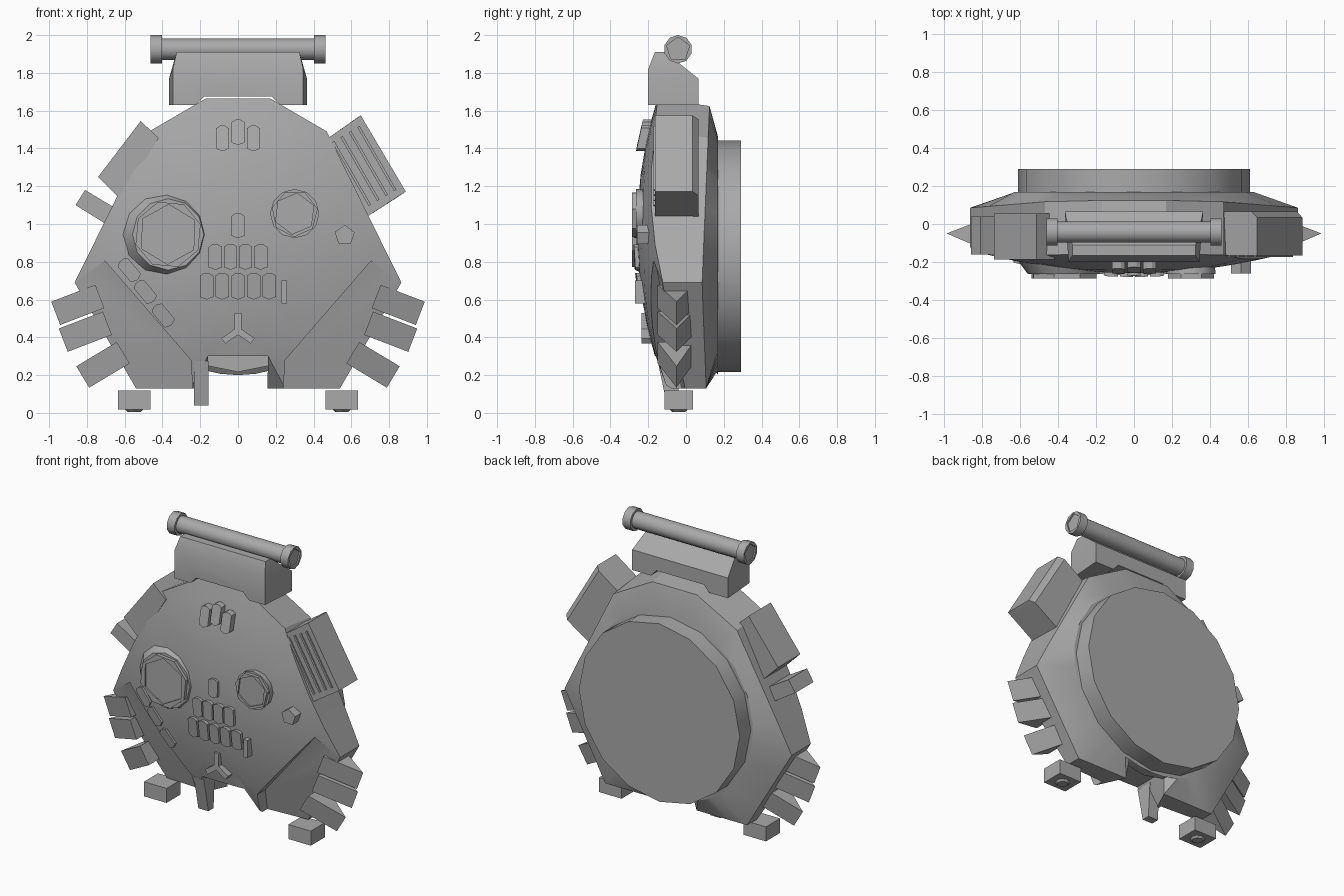
import bpy, bmesh
from math import sin, cos, pi, radians, hypot
from mathutils import Vector

if "Cube" in bpy.data.objects:
    bpy.data.objects.remove(bpy.data.objects["Cube"])

grey = bpy.data.materials.new("plain_grey")
grey.use_nodes = True
GREY = (0.4, 0.4, 0.4, 1)
grey.diffuse_color = GREY
grey.node_tree.nodes["Principled BSDF"].inputs["Base Color"].default_value = GREY


def smooth_edges(ob, angle):
    bpy.ops.object.select_all(action='DESELECT')
    ob.select_set(True)
    bpy.context.view_layer.objects.active = ob
    bpy.ops.object.shade_smooth_by_angle(angle=radians(angle))


def finish(name, bm):
    bmesh.ops.recalc_face_normals(bm, faces=bm.faces)
    mesh = bpy.data.meshes.new(name)
    bm.to_mesh(mesh)
    bm.free()
    mesh.materials.append(grey)
    ob = bpy.data.objects.new(name, mesh)
    bpy.context.collection.objects.link(ob)
    return ob


def hull(name, points):
    bm = bmesh.new()
    for p in points:
        bm.verts.new(p)
    bmesh.ops.convex_hull(bm, input=bm.verts)
    bmesh.ops.delete(bm, geom=[v for v in bm.verts if not v.link_faces], context='VERTS')
    bmesh.ops.dissolve_limit(bm, angle_limit=radians(1), verts=bm.verts, edges=bm.edges)
    return finish(name, bm)


def prism(name, outline, front, back):
    """Extrude an (x, z) outline along y; front may be a function of x, z."""
    f = front if callable(front) else lambda x, z: front
    return hull(name, [(x, f(x, z), z) for x, z in outline] + [(x, back, z) for x, z in outline])


def dome(x, z):
    return -0.26 + 0.12 * ((x / 0.86) ** 2 + ((z - 0.96) / 0.74) ** 2)


def ngon(x, z, r, n, turn=0.0):
    return [(x + r * cos(turn + 2 * pi * i / n), z + r * sin(turn + 2 * pi * i / n)) for i in range(n)]


def rect(x, z, w, h, turn=0):
    a = radians(turn)
    return [(x + u * w / 2 * cos(a) - v * h / 2 * sin(a), z + u * w / 2 * sin(a) + v * h / 2 * cos(a))
            for u, v in ((-1, -1), (1, -1), (1, 1), (-1, 1))]


def cut(ob, cutter):
    m = ob.modifiers.new("cut", 'BOOLEAN')
    m.operation, m.solver, m.object = 'DIFFERENCE', 'EXACT', cutter
    bpy.context.view_layer.objects.active = ob
    bpy.ops.object.modifier_apply(modifier=m.name)
    bpy.data.objects.remove(cutter)


# Shell: angular outline lofted into a shallow dome in front and a chamfer behind
half = [(0.17, 1.665), (0.47, 1.49), (0.865, 0.69), (0.54, 0.13), (0.25, 0.13), (0.16, 0.3)]
corners = half + [(-x, z) for x, z in reversed(half)]
outline = []
for i, a in enumerate(corners):
    b = corners[(i + 1) % len(corners)]
    steps = 4 if hypot(a[0] - b[0], a[1] - b[1]) > 0.25 else 1
    outline += [(a[0] + (b[0] - a[0]) * k / steps, a[1] + (b[1] - a[1]) * k / steps) for k in range(steps)]

bm = bmesh.new()
MID = 0.85
back, rim = [], []
for x, z in outline:
    d = Vector((x, z - 0.83)).normalized() * 0.63
    back.append(bm.verts.new((d.x, 0.17, 0.83 + d.y)))
    if z < 0.2 and abs(x) < 0.26:      # chin notch narrows toward the back
        x *= 0.62
    high = MID + (z - MID) * 0.95 if z > MID else z
    rim.append(bm.verts.new((x, 0.085 + 0.04 * abs(z - 0.68), high)))
rings = [back, rim]
for t in (1, 0.85, 0.7, 0.5, 0.25):
    ring = []
    for x, z in outline:
        px, pz = x * t, MID + (z - MID) * t
        ring.append(bm.verts.new((px, dome(px, pz), pz)))
    rings.append(ring)
count = len(outline)
for r0, r1 in zip(rings, rings[1:]):
    for i in range(count):
        j = (i + 1) % count
        bm.faces.new((r0[i], r0[j], r1[j], r1[i]))
bm.faces.new(back)
tip = bm.verts.new((0, dome(0, MID), MID))
for i in range(count):
    bm.faces.new((rings[-1][i], rings[-1][(i + 1) % count], tip))
shell = finish("shell", bm)


# Flat sunken cheeks, sliced off each lower corner and deepest at the bottom
def cheek(x, z):
    return -0.005 + 0.06 * abs(x) - 0.25 * z


for s in (1, -1):
    region = [(0.705, 0.805), (0.25, 0.28), (0.235, 0.05), (0.6, 0.05), (1.0, 0.58)]
    points = [(s * x, y, z) for x, z in region for y in (-0.6, cheek(x, z))]
    cut(shell, hull("cheek_cutter", points))
smooth_edges(shell, 22)

# Round back plate
smooth_edges(prism("back_plate", ngon(0, 0.83, 0.613, 16), 0.09, 0.29), 30)


# Eyes: flared socket with a lens set into a rim
def eye(name, x, z, r, flare, turn, sides):
    socket = [(px, -0.17, pz) for px, pz in ngon(x - flare / 3, z, r + flare, 12)]
    socket = hull(name + "_socket", socket + [(px, -0.265, pz) for px, pz in ngon(x, z, r * 1.05, 12)])
    smooth_edges(socket, 35)
    ring = prism(name + "_rim", ngon(x, z, r, sides, turn), -0.287, -0.15)
    cut(ring, prism("lens_cutter", ngon(x, z, r * 0.88, 6, turn + 0.2), -0.4, -0.277))


eye("right_eye", -0.37, 0.945, 0.18, 0.06, 0.3, 8)
eye("left_eye", 0.3, 1.055, 0.124, 0.0, 0.2, 7)


# Raised studs that follow the dome
def stud(name, x, z, w, h, turn=0, lift=0.02):
    a = radians(turn)
    shape = [(-.5, -.4), (0, -.5), (.5, -.4), (.5, .4), (.2, .5), (-.2, .5), (-.5, .4)]
    pts = [(x + u * w * cos(a) - v * h * sin(a), z + u * w * sin(a) + v * h * cos(a)) for u, v in shape]
    return prism(name, pts, lambda px, pz: dome(px, pz) - lift, -0.12)


for i in (-1, 0, 1):
    stud("brow_stud", i * 0.082, 1.485 - 0.032 * abs(i), 0.068, 0.135, 0, 0.045)
stud("nose_stud", 0, 0.99, 0.068, 0.13, 0, 0.015)
for i in range(4):
    stud("upper_tooth", -0.12 + i * 0.08, 0.825, 0.07, 0.135)
for i in range(5):
    stud("lower_tooth", -0.166 + i * 0.083, 0.67, 0.07, 0.14)
for x, z in ((-0.575, 0.755), (-0.49, 0.64), (-0.395, 0.515)):
    stud("cheek_stud", x, z, 0.07, 0.135, 40, 0.015)
prism("mouth_peg", rect(0.245, 0.64, 0.03, 0.12), -0.27, -0.15)
prism("cheek_gem", ngon(0.565, 0.94, 0.055, 5, 0.3), -0.26, -0.15)
for turn in (90, 215, 325):
    a = radians(turn)
    prism("chin_spoke", rect(0.045 * cos(a), 0.435 + 0.045 * sin(a), 0.1, 0.035, turn), -0.235, -0.14)

# Top mount with an arched underside, carrying a capped bar
side = [(-0.2, 1.63, 0.345), (-0.2, 1.82, 0.345), (-0.165, 1.91, 0.325), (-0.11, 1.91, 0.325),
        (0.065, 1.77, 0.365), (0.065, 1.63, 0.365)]
mount = hull("top_mount", [(s * x, y, z) for y, z, x in side for s in (1, -1)])
cut(mount, prism("arch_cutter", [(-0.25, 1.6), (0.25, 1.6), (0.18, 1.675), (-0.18, 1.675)], -0.4, 0.3))
smooth_edges(mount, 30)


def bar(name, x0, x1, r, n):
    return hull(name, [(x, -0.042 + u, 1.925 + v) for u, v in ngon(0, 0, r, n, pi / 2) for x in (x0, x1)])


smooth_edges(bar("top_bar", -0.41, 0.41, 0.057, 14), 40)
for s in (-1, 1):
    cap = bar("bar_cap", s * 0.403, s * 0.462, 0.075, 10)
    cut(cap, bar("cap_cutter", s * 0.452, s * 0.5, 0.064, 5))
    smooth_edges(cap, 40)

# Vent box on the left shoulder, with raised slats
vent = [(0.47, 1.45), (0.65, 1.575), (0.888, 1.172), (0.67, 1.03)]
vent_back = [(0.47, 1.45), (0.62, 1.555), (0.86, 1.152), (0.67, 1.03)]
hull("vent_box", [(x, y, z) for x, z in vent for y in (-0.165, 0.035)] + [(x, 0.065, z) for x, z in vent_back])
for i in range(4):
    k = (i - 1.5) * 0.052
    prism("vent_slat", rect(0.668 + k * 0.86, 1.307 + k * 0.51, 0.014, 0.39, 30), -0.173, -0.16)

# Shoulder box and arm on the right
prism("shoulder_box", [(-0.515, 1.545), (-0.42, 1.455), (-0.62, 1.13), (-0.74, 1.25)], -0.187, 0.055)
prism("arm", [(-0.86, 1.1), (-0.81, 1.18), (-0.6, 1.055), (-0.65, 0.97)], -0.16, 0.04)

# Side fins: three wedges per side, feet with studs below
for s in (1, -1):
    for x, z, turn in ((0.965, 0.527, -21), (0.925, 0.385, -21), (0.822, 0.19, -31)):
        a = radians(turn)
        along, across = Vector((cos(a), sin(a))), Vector((-sin(a), cos(a))) * 0.066
        pts = []
        for v in (-1, 1):
            for inset, y in ((0, -0.05), (0.25, -0.15), (0.25, 0.04)):
                p = Vector((x, z)) - along * inset + across * v
                pts.append((s * p.x, y, p.y))
        hull("side_fin", pts)
    prism("foot", rect(s * 0.55, 0.068, 0.172, 0.1), -0.115, 0.038)
    hull("foot_stud", [(s * 0.55 + u, -0.038 + v, z) for r, z in ((0.06, 0.03), (0.035, 0.005))
                       for u, v in ngon(0, 0, r, 8)])

# Hanging post in the chin notch
hull("chin_post", [(x, y, z) for x in (-0.232, -0.155)
                   for y, z in ((-0.15, 0.275), (-0.03, 0.275), (-0.112, 0.13), (-0.1, 0.038), (-0.045, 0.038))])
